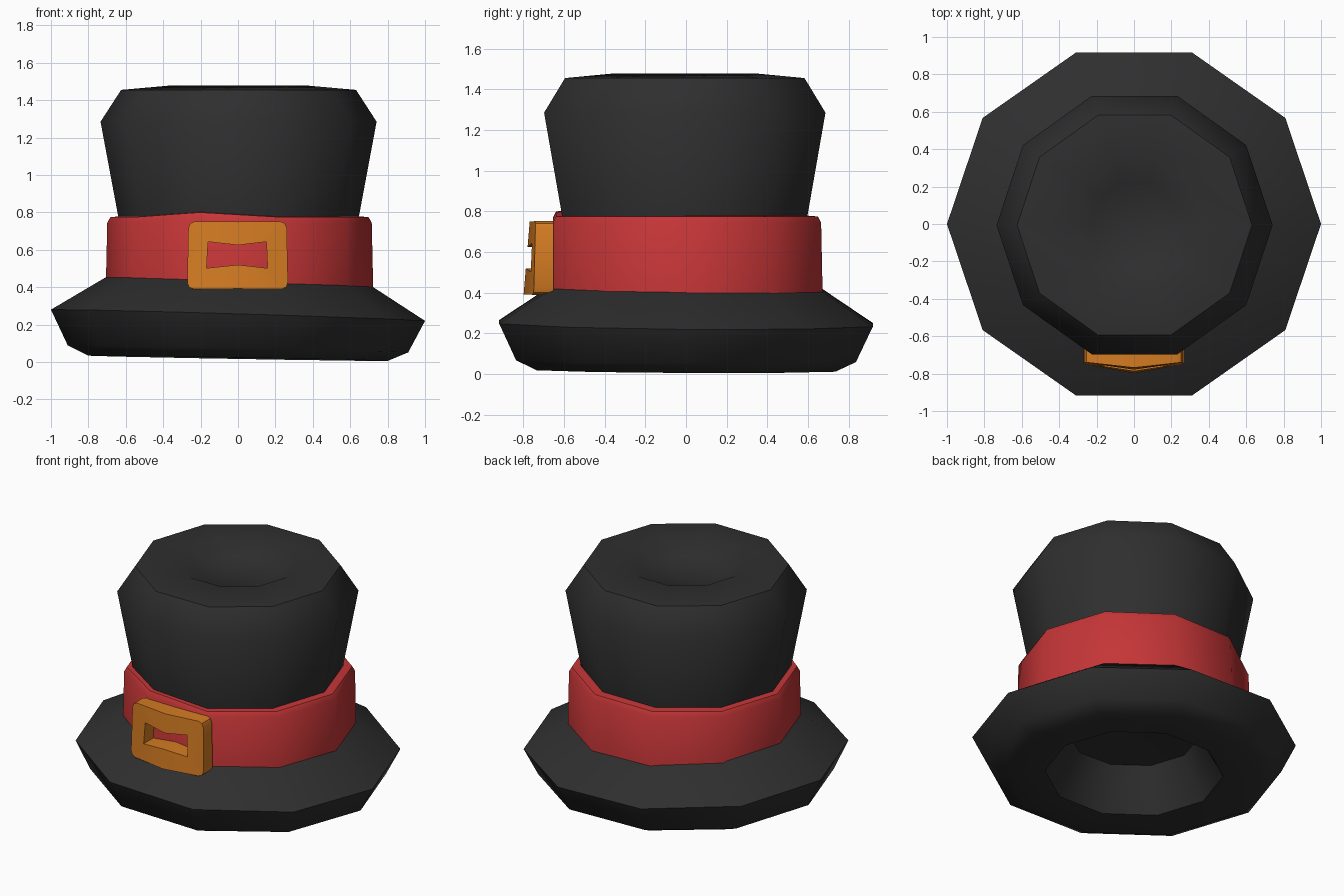
import bpy, bmesh, math

if "Cube" in bpy.data.objects:
    bpy.data.objects.remove(bpy.data.objects["Cube"])

SIDES = 10


def material(name, rgb):
    m = bpy.data.materials.new(name)
    m.diffuse_color = (*rgb, 1)
    m.use_nodes = True
    m.node_tree.nodes["Principled BSDF"].inputs["Base Color"].default_value = m.diffuse_color
    return m


black = material("black felt", (0.028, 0.028, 0.028))
red = material("red ribbon", (0.56, 0.036, 0.038))
orange = material("orange buckle", (0.66, 0.2, 0.016))


def finish(bm, name, mat, angle):
    bmesh.ops.recalc_face_normals(bm, faces=bm.faces)
    me = bpy.data.meshes.new(name)
    bm.to_mesh(me)
    bm.free()
    me.materials.append(mat)
    ob = bpy.data.objects.new(name, me)
    bpy.context.collection.objects.link(ob)
    bpy.ops.object.select_all(action='DESELECT')
    ob.select_set(True)
    bpy.context.view_layer.objects.active = ob
    bpy.ops.object.shade_smooth_by_angle(angle=math.radians(angle))
    return ob


def lathe(name, profile, mat, y_scale, offset=(0, 0), tilt=None, angle=50):
    """Spin (radius, z) points into ten sides; radius 0 closes to a point."""
    bm = bmesh.new()
    rings = []
    for r, z in profile:
        ring = []
        for i in range(SIDES if r else 1):
            a = 2 * math.pi * i / SIDES
            x, y = r * math.cos(a), r * math.sin(a) * y_scale
            dz = tilt(x, y, z) if tilt else 0
            ring.append(bm.verts.new((x + offset[0], y + offset[1], z + dz)))
        rings.append(ring)
    for a, b in zip(rings, rings[1:]):
        for i in range(SIDES):
            j = (i + 1) % SIDES
            quad = [a[i % len(a)], a[j % len(a)], b[j % len(b)], b[i % len(b)]]
            bm.faces.new(list(dict.fromkeys(quad)))
    return finish(bm, name, mat, angle)


# brim with hollow underside, leaning slightly to one side
lathe("brim", [(0, 0.31), (0.40, 0.29), (0.55, 0.025), (0.80, 0.02), (0.91, 0.07),
               (1.0, 0.25), (0.71, 0.43), (0.6, 0.46)], black, 0.965,
      tilt=lambda x, y, z: (-0.03 * x - 0.008 * y) * min(1, 0.55 + z * 1.8))

# flared crown with dented top
lathe("crown", [(0.60, 0.38), (0.64, 0.76), (0.738, 1.285), (0.628, 1.455),
                (0.37, 1.478), (0.24, 1.41), (0, 1.39)], black, 0.985,
      offset=(0.003, -0.006))

# ribbon band, a little raised at one front corner
lathe("band", [(0.60, 0.39), (0.715, 0.39), (0.707, 0.745), (0.69, 0.775), (0.62, 0.78)],
      red, 0.98, offset=(0.008, 0.005),
      tilt=lambda x, y, z: 0.025 if z > 0.7 and y < -0.5 and x < 0 else 0)


# buckle: bowed frame with a pinched window
def front_y(x, z):
    return -0.738 - 0.03 * (1 - abs(x) / 0.27) - 0.03 * (0.75 - z) / 0.36 * (1 - abs(x) / 0.4)


outer = [(-0.272, 0.39), (0, 0.392), (0.268, 0.39), (0.26, 0.752), (0, 0.75), (-0.265, 0.752)]
inner = [(-0.168, 0.502), (0, 0.52), (0.158, 0.502), (0.152, 0.643), (0, 0.625), (-0.16, 0.643)]
bm = bmesh.new()
loops = [[bm.verts.new((x, y(x, z), z)) for x, z in pts]
         for pts, y in ((outer, front_y), (inner, front_y),
                        (inner, lambda x, z: -0.65), (outer, lambda x, z: -0.65))]
for k in range(4):
    a, b = loops[k], loops[(k + 1) % 4]
    for i in range(6):
        j = (i + 1) % 6
        bm.faces.new((a[i], a[j], b[j], b[i]))
corners = [bm.edges.get((loops[0][i], loops[3][i])) for i in (0, 2, 3, 5)]
bmesh.ops.bevel(bm, geom=corners, offset=0.035, segments=2, profile=0.5, affect='EDGES')
finish(bm, "buckle", orange, 40)
